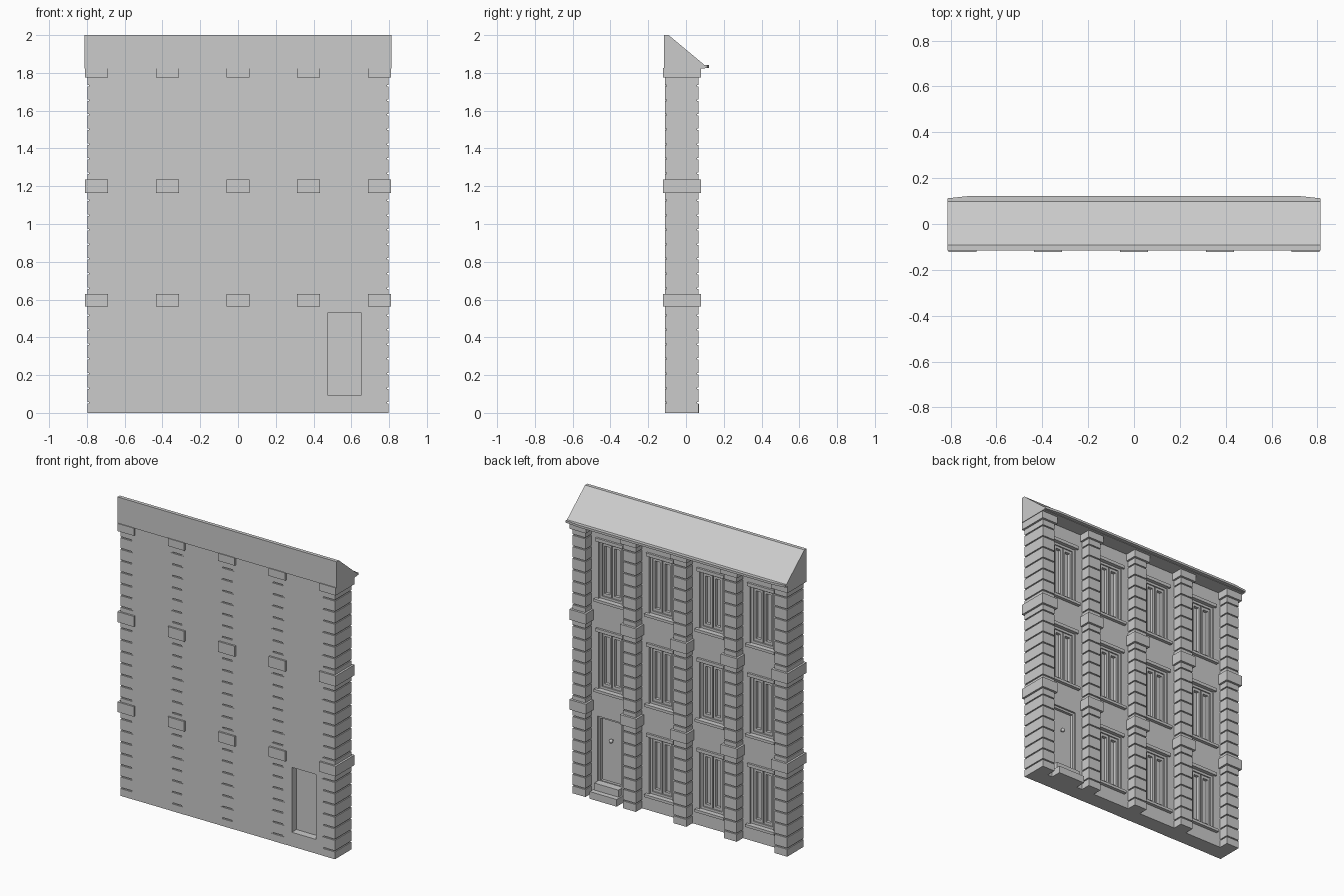
import bpy, bmesh, math

if "Cube" in bpy.data.objects:
    bpy.data.objects.remove(bpy.data.objects["Cube"])

mat = bpy.data.materials.new("light grey stone")
mat.diffuse_color = (0.6, 0.6, 0.6, 1)
mat.use_nodes = True
mat.node_tree.nodes["Principled BSDF"].inputs["Base Color"].default_value = mat.diffuse_color


def finish(name, bm):
    bmesh.ops.recalc_face_normals(bm, faces=bm.faces)
    me = bpy.data.meshes.new(name)
    bm.to_mesh(me)
    bm.free()
    me.materials.append(mat)
    ob = bpy.data.objects.new(name, me)
    bpy.context.collection.objects.link(ob)
    return ob


def box(bm, x0, x1, y0, y1, z0, z1):
    vs = bmesh.ops.create_cube(bm, size=1)["verts"]
    for v in vs:
        v.co.x = x1 if v.co.x > 0 else x0
        v.co.y = y1 if v.co.y > 0 else y0
        v.co.z = z1 if v.co.z > 0 else z0


def boxes(name, items):
    bm = bmesh.new()
    for b in items:
        box(bm, *b)
    return finish(name, bm)


def prism(name, pts, vec):
    bm = bmesh.new()
    f = bm.faces.new([bm.verts.new(p) for p in pts])
    r = bmesh.ops.extrude_face_region(bm, geom=[f])
    bmesh.ops.translate(bm, vec=vec, verts=[g for g in r["geom"] if isinstance(g, bmesh.types.BMVert)])
    return finish(name, bm)


def ring(x0, x1, z0, z1, hx0, hx1, hz0, hz1, y0, y1):
    """four boxes around a rectangular opening"""
    return [(x0, hx0, y0, y1, z0, z1), (hx1, x1, y0, y1, z0, z1),
            (hx0, hx1, y0, y1, z0, hz0), (hx0, hx1, y0, y1, hz1, z1)]


PILLARS = [-0.748, -0.374, 0.0, 0.374, 0.748]
BAYS = [-0.561, -0.187, 0.187, 0.561]
FLOORS = [(0, 0.6), (0.6, 1.2), (1.2, 1.826)]
BACK, FRONT, WALL = -0.11, 0.065, 0.0
PW = 0.0475

# rusticated pillars: stone courses around a slightly thinner core
for i, x in enumerate(PILLARS):
    items = [(x - PW + 0.007, x + PW - 0.007, BACK + 0.007, FRONT - 0.007, 0, 1.8)]
    for lo, hi, first in [(0, 0.565, 0.053), (0.63, 1.165, 0.66), (1.235, 1.775, 1.268)]:
        z = lo
        for k in range(7):
            g = first + k * 0.0775
            items.append((x - PW, x + PW, BACK, FRONT, z, g - 0.004))
            z = g + 0.004
        items.append((x - PW, x + PW, BACK, FRONT, z, hi))
    boxes(f"pillar_{i + 1}", items)
    # projecting bands and capital
    boxes(f"pillar_bands_{i + 1}", [(x - 0.061, x + 0.061, -0.122, 0.08, a, b)
                                    for a, b in [(0.563, 0.63), (1.165, 1.235), (1.775, 1.826)]])

# wall bays with windows and one doorway
for i, cx in enumerate(BAYS):
    for j, (z0, z1) in enumerate(FLOORS):
        x0, x1 = cx - 0.15, cx + 0.15
        tag = f"{i + 1}_{j + 1}"
        if i == 3 and j == 0:
            boxes("door_wall", ring(x0, x1, z0, z1, 0.475, 0.655, 0.095, 0.53, BACK + 0.001, WALL))
            continue
        wz0, wz1 = j * 0.605 + 0.11, j * 0.605 + 0.495
        a, b = cx - 0.086, cx + 0.086
        boxes("wall_" + tag, [(x0, x1, BACK + 0.001, -0.04, z0, z1)]
              + ring(x0, x1, z0, z1, a, b, wz0, wz1, -0.04, WALL))
        # window frame with two casements
        fr = ring(a, b, wz0, wz1, a + 0.016, b - 0.016, wz0 + 0.016, wz1 - 0.016, -0.04, -0.012)
        for s0, s1 in [(a + 0.016, cx - 0.004), (cx + 0.004, b - 0.016)]:
            fr += ring(s0, s1, wz0 + 0.016, wz1 - 0.016, s0 + 0.014, s1 - 0.014,
                       wz0 + 0.034, wz1 - 0.034, -0.04, -0.02)
        boxes("window_frame_" + tag, fr)
        # sill and lintel
        boxes("window_sill_" + tag, [(cx - 0.108, cx + 0.108, -0.02, 0.022, wz0 - 0.018, wz0)])
        boxes("window_lintel_" + tag, [(cx - 0.1, cx + 0.1, -0.02, 0.014, wz1, wz1 + 0.022)])

# door, its frame and the two steps
boxes("door", [(0.475, 0.655, -0.06, -0.03, 0.095, 0.53)])
boxes("door_frame", ring(0.475, 0.655, 0.095, 0.53, 0.489, 0.641, 0.1, 0.516, -0.03, -0.012))
boxes("door_steps", [(0.465, 0.665, -0.02, 0.07, 0, 0.048), (0.475, 0.655, -0.03, 0.036, 0.04, 0.095)])

# door knob
bm = bmesh.new()
bmesh.ops.create_uvsphere(bm, u_segments=16, v_segments=8, radius=0.013)
bmesh.ops.translate(bm, vec=(0.565, -0.014, 0.38), verts=bm.verts)
knob = finish("door_knob", bm)
for p in knob.data.polygons:
    p.use_smooth = True
boxes("door_knob_stem", [(0.56, 0.57, -0.03, -0.014, 0.375, 0.385)])

# sloped roof
R = 0.813
prof = [(-0.116, 1.823), (-0.116, 2.0), (-0.092, 2.0), (0.1, 1.84), (0.1, 1.823)]
prism("roof", [(-R, y, z) for y, z in prof], (2 * R, 0, 0))

# eaves gutter, tapered toward its ends
prism("eaves_gutter", [(-R, 0.09, 1.826), (R, 0.09, 1.826), (R, 0.112, 1.826),
                       (0.71, 0.123, 1.826), (-0.71, 0.123, 1.826), (-R, 0.112, 1.826)], (0, 0, 0.015))
